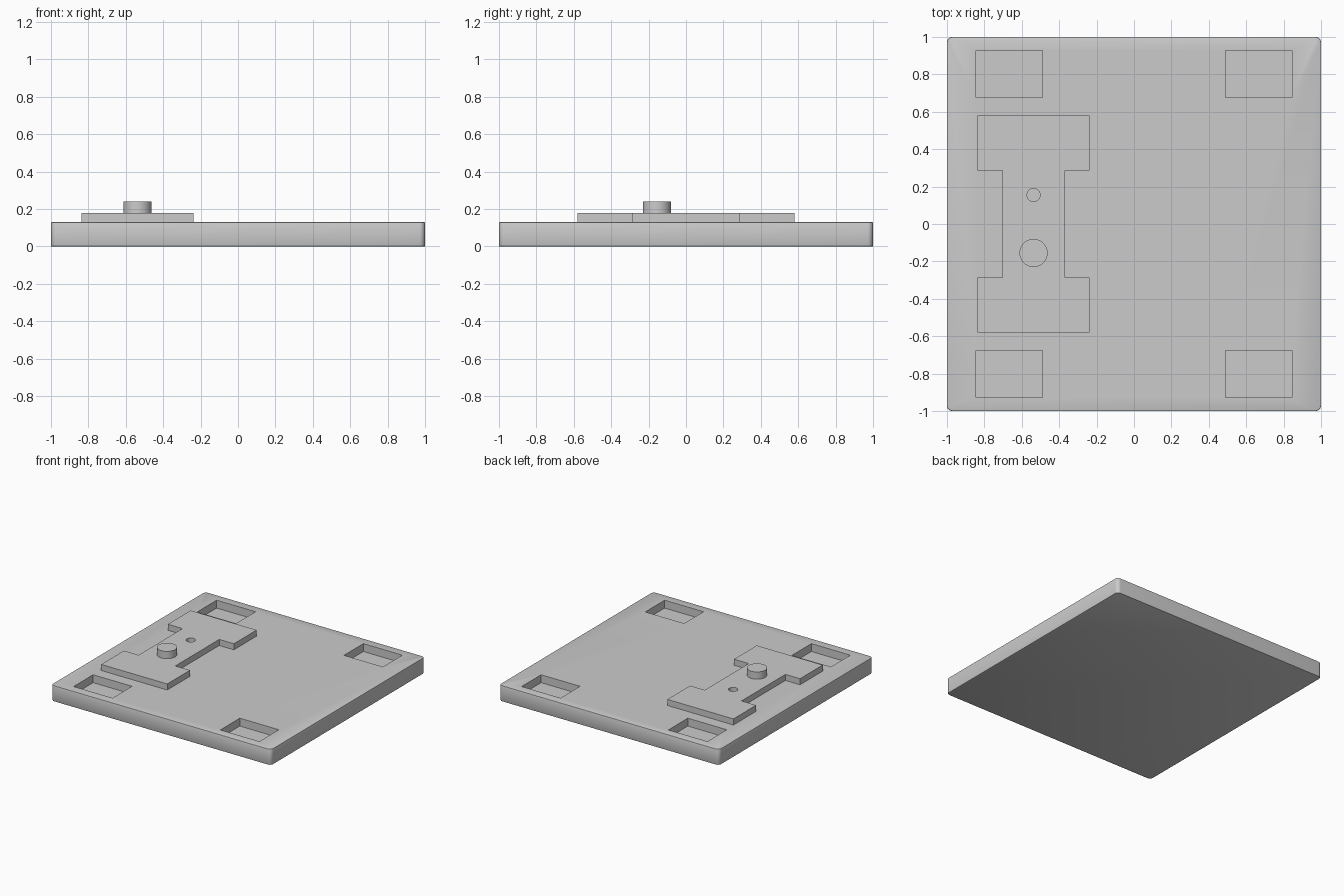
import bpy, bmesh
from mathutils import Vector

cube = bpy.data.objects.get("Cube")
if cube:
    bpy.data.objects.remove(cube, do_unlink=True)

SLAB_TOP, PLATE_TOP, PEG_TOP = 0.13, 0.18, 0.24
POCKET_DEPTH = 0.065
PLATE_X = -0.537

grey = bpy.data.materials.new("plain grey")
grey.use_nodes = True
colour = (0.6, 0.6, 0.6, 1)
grey.diffuse_color = colour
grey.node_tree.nodes["Principled BSDF"].inputs["Base Color"].default_value = colour


def finish(name, bm):
    mesh = bpy.data.meshes.new(name)
    bmesh.ops.recalc_face_normals(bm, faces=bm.faces)
    bm.to_mesh(mesh)
    bm.free()
    mesh.materials.append(grey)
    obj = bpy.data.objects.new(name, mesh)
    bpy.context.collection.objects.link(obj)
    return obj


def prism(name, outline, z0, z1, corner=0, rim=0):
    """Extrude an outline upwards, optionally rounding uprights and then rims."""
    bm = bmesh.new()
    face = bm.faces.new([bm.verts.new((x, y, z0)) for x, y in outline])
    top = bmesh.ops.extrude_face_region(bm, geom=[face])["geom"]
    bmesh.ops.translate(bm, vec=Vector((0, 0, z1 - z0)),
                        verts=[v for v in top if isinstance(v, bmesh.types.BMVert)])
    for width, steps, upright in ((corner, 6, True), (rim, 2, False)):
        if width:
            edges = [e for e in bm.edges
                     if (abs(e.verts[0].co.z - e.verts[1].co.z) > 0.01) == upright]
            bmesh.ops.bevel(bm, geom=edges, offset=width, segments=steps,
                            profile=0.5, affect='EDGES')
    return finish(name, bm)


def rectangle(cx, cy, hx, hy):
    return [(cx - hx, cy - hy), (cx + hx, cy - hy), (cx + hx, cy + hy), (cx - hx, cy + hy)]


def cylinder(name, x, y, radius, z0, z1):
    bm = bmesh.new()
    bmesh.ops.create_cone(bm, cap_ends=True, segments=48, radius1=radius,
                          radius2=radius, depth=z1 - z0)
    bmesh.ops.translate(bm, verts=bm.verts, vec=(x, y, (z0 + z1) / 2))
    return finish(name, bm)


def activate(obj):
    bpy.ops.object.select_all(action='DESELECT')
    obj.select_set(True)
    bpy.context.view_layer.objects.active = obj


def cut(target, cutter):
    mod = target.modifiers.new("cut", 'BOOLEAN')
    mod.operation, mod.solver, mod.object = 'DIFFERENCE', 'EXACT', cutter
    activate(target)
    bpy.ops.object.modifier_apply(modifier=mod.name)
    bpy.data.objects.remove(cutter, do_unlink=True)


# Base slab with a recessed pocket near each corner
slab = prism("base_slab", rectangle(0, 0, 1, 1), 0, SLAB_TOP, corner=0.03, rim=0.004)
for sx in (-1, 1):
    for sy in (-1, 1):
        cut(slab, prism("pocket_cutter", rectangle(sx * 0.667, sy * 0.802, 0.177, 0.126),
                        SLAB_TOP - POCKET_DEPTH, SLAB_TOP + 0.1))

# Raised I-shaped plate with a small round hole
half = [(0.3, -0.58), (0.3, -0.285), (0.167, -0.285),
        (0.167, 0.285), (0.3, 0.285), (0.3, 0.58)]
outline = ([(PLATE_X + x, y) for x, y in half]
           + [(PLATE_X - x, y) for x, y in reversed(half)])
plate = prism("raised_plate", outline, SLAB_TOP, PLATE_TOP)
cut(plate, cylinder("hole_cutter", PLATE_X, 0.155, 0.035, SLAB_TOP - 0.05, PLATE_TOP + 0.05))

# Round peg standing on the plate
peg = cylinder("round_peg", PLATE_X, -0.155, 0.075, PLATE_TOP, PEG_TOP)

for obj in (slab, plate, peg):
    activate(obj)
    bpy.ops.object.shade_smooth_by_angle(angle=0.6)
